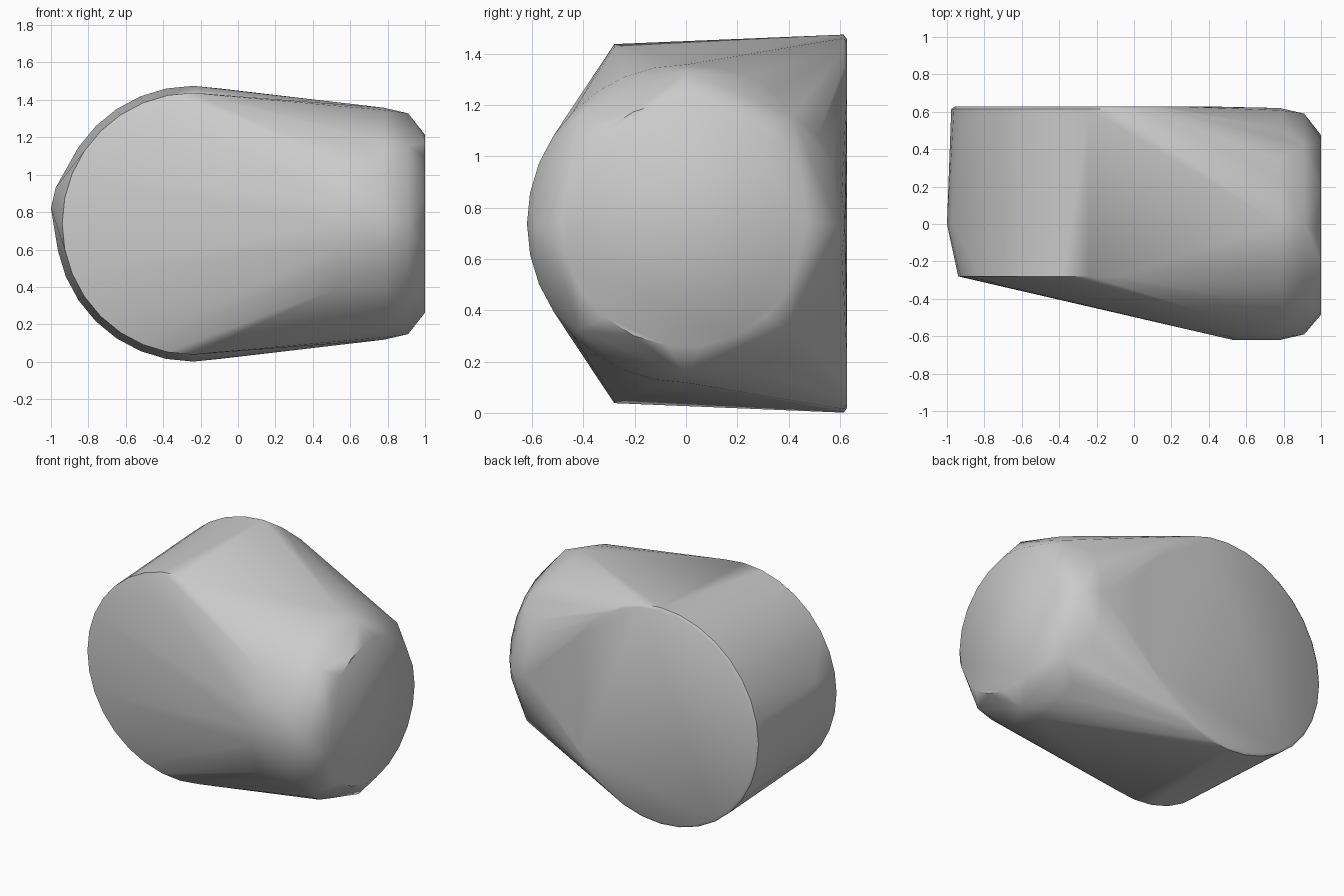
import bpy, bmesh, math
from mathutils import Vector

cube = bpy.data.objects.get("Cube")
if cube:
    bpy.data.objects.remove(cube, do_unlink=True)

MID_Z = 0.738


def ring(center, radius, sides, axis):
    """Circle of points around the x axis or the y axis."""
    points = []
    for i in range(sides):
        a = math.tau * i / sides
        u, v = radius * math.cos(a), radius * math.sin(a)
        points.append(Vector(center) + Vector((0, u, v) if axis == "x" else (u, 0, v)))
    return points


# Round nose pointing to +x
points = ring((1.0, -0.005, MID_Z), 0.48, 22, "x")
points += ring((0.91, 0, MID_Z), 0.59, 8, "x")
points += ring((0.78, 0, MID_Z), 0.62, 32, "x")
points += ring((0.53, 0, MID_Z), 0.62, 32, "x")

# Broad discs on the front and the back
points += ring((-0.24, -0.28, MID_Z), 0.70, 32, "y")
points += ring((-0.24, 0.615, MID_Z), 0.737, 32, "y")
points += ring((-0.24, 0.627, MID_Z), 0.72, 32, "y")

# Slight bulge on the rounded end
points += [Vector((-1.0, 0, 0.82)), Vector((-0.975, 0, 0.93))]

# One tight skin over all the rings
bm = bmesh.new()
for p in points:
    bm.verts.new(p)
hull = bmesh.ops.convex_hull(bm, input=bm.verts)
loose = {v for v in hull["geom_interior"] + hull["geom_unused"]
         if isinstance(v, bmesh.types.BMVert)}
bmesh.ops.delete(bm, geom=list(loose), context="VERTS")
bmesh.ops.dissolve_limit(bm, angle_limit=math.radians(0.5),
                         verts=bm.verts, edges=bm.edges)
bmesh.ops.recalc_face_normals(bm, faces=bm.faces)
mesh = bpy.data.meshes.new("body")
bm.to_mesh(mesh)
bm.free()

body = bpy.data.objects.new("body", mesh)
bpy.context.collection.objects.link(body)

# Plain grey surface
grey = bpy.data.materials.new("light_grey")
grey.use_nodes = True
color = (0.6, 0.6, 0.6, 1)
grey.diffuse_color = color
grey.node_tree.nodes["Principled BSDF"].inputs["Base Color"].default_value = color
mesh.materials.append(grey)

bpy.ops.object.select_all(action="DESELECT")
body.select_set(True)
bpy.context.view_layer.objects.active = body
bpy.ops.object.shade_smooth_by_angle(angle=math.radians(42))
